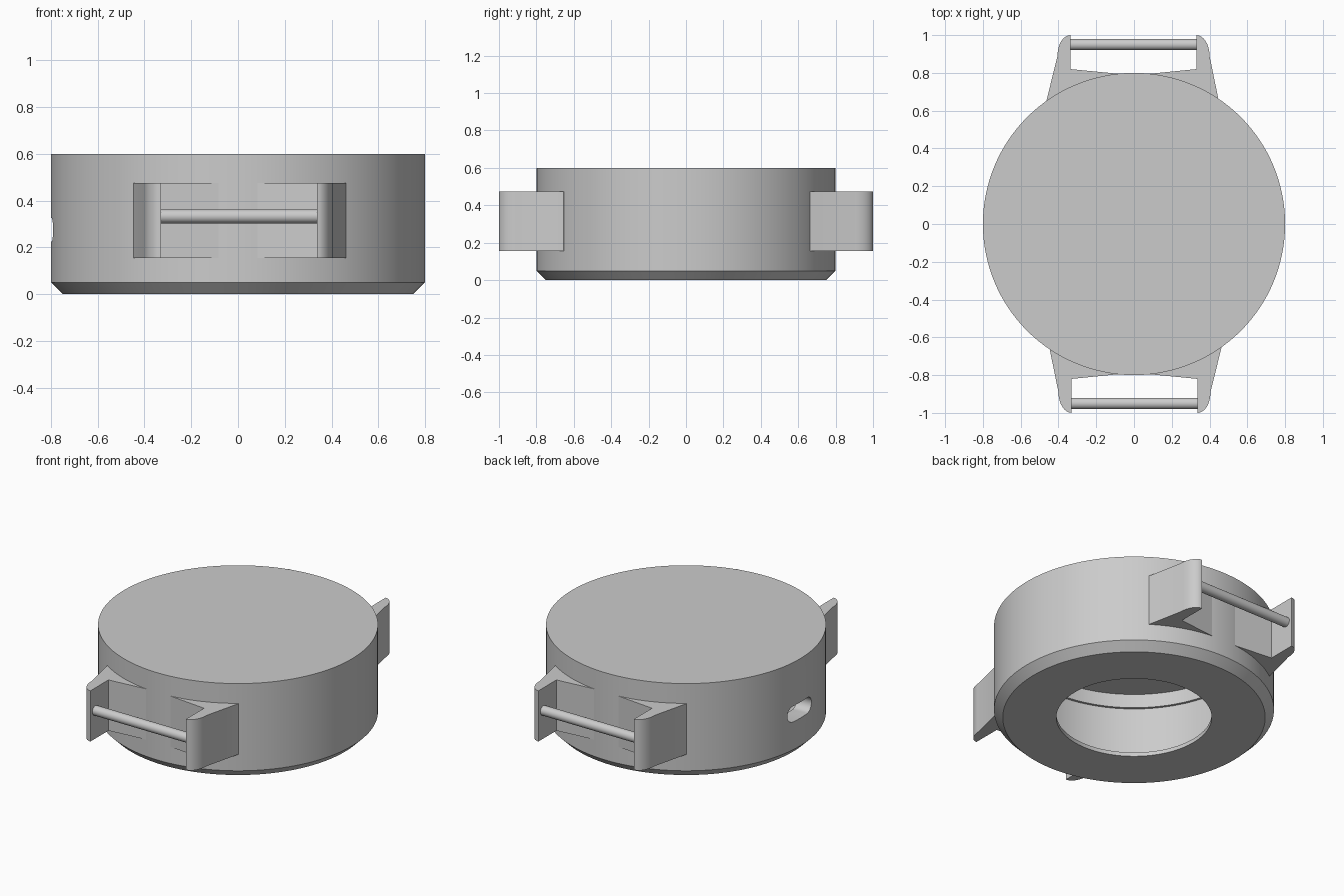
import bpy, bmesh, math
from mathutils import Matrix

if "Cube" in bpy.data.objects:
    bpy.data.objects.remove(bpy.data.objects["Cube"])

grey = bpy.data.materials.new("light_grey")
grey.diffuse_color = (0.6, 0.6, 0.6, 1)
grey.use_nodes = True
grey.node_tree.nodes["Principled BSDF"].inputs["Base Color"].default_value = grey.diffuse_color


def finish(name, bm):
    bmesh.ops.remove_doubles(bm, verts=bm.verts, dist=1e-5)
    bmesh.ops.recalc_face_normals(bm, faces=bm.faces)
    me = bpy.data.meshes.new(name)
    bm.to_mesh(me)
    bm.free()
    me.materials.append(grey)
    ob = bpy.data.objects.new(name, me)
    bpy.context.collection.objects.link(ob)
    return ob


def smooth(ob):
    bpy.ops.object.select_all(action='DESELECT')
    bpy.context.view_layer.objects.active = ob
    ob.select_set(True)
    bpy.ops.object.shade_smooth_by_angle(angle=math.radians(30))


def prism(name, pts, to3d, offset):
    """Extrude a flat outline along an offset vector."""
    bm = bmesh.new()
    face = bm.faces.new([bm.verts.new(to3d(a, b)) for a, b in pts])
    ext = bmesh.ops.extrude_face_region(bm, geom=[face])
    verts = [g for g in ext["geom"] if isinstance(g, bmesh.types.BMVert)]
    bmesh.ops.translate(bm, verts=verts, vec=offset)
    return finish(name, bm)


# Hollow round case: closed lid, chamfered foot, opening underneath
profile = [(0, .6), (.8, .6), (.8, .05), (.75, 0), (.444, 0), (.444, .025),
           (.7, .025), (.7, .46), (.685, .46), (.685, .547), (0, .547)]
bm = bmesh.new()
vs = [bm.verts.new((r, 0, z)) for r, z in profile]
edges = [bm.edges.new(p) for p in zip(vs, vs[1:])]
bmesh.ops.spin(bm, geom=vs + edges, cent=(0, 0, 0), axis=(0, 0, 1),
               angle=2 * math.pi, steps=128)
case = finish("case", bm)

# Rounded slot through the left wall
slot = []
for side, start in ((1, -90), (-1, 90)):
    for i in range(13):
        a = math.radians(start + 15 * i)
        slot.append((side * .07 + .05 * math.cos(a), .275 + .05 * math.sin(a)))
cutter = prism("slot_cutter", slot, lambda y, z: (-.9, y, z), (.4, 0, 0))
cutter.hide_render = True
cut = case.modifiers.new("slot", 'BOOLEAN')
cut.operation = 'DIFFERENCE'
cut.solver = 'EXACT'
cut.object = cutter
bpy.context.view_layer.objects.active = case
case.select_set(True)
bpy.ops.object.modifier_apply(modifier="slot")
bpy.data.objects.remove(cutter, do_unlink=True)
smooth(case)


# Strap lugs: rounded tip outside, web running back to the case wall
def lug_outline(side, root_x, inner_x, shoulder_x, web_x):
    pts = [(root_x, .655), (shoulder_x, .89)]
    w, h = shoulder_x - inner_x, .11
    for i in range(1, 9):
        a = math.radians(90 * i / 8)
        pts.append((inner_x + w * math.cos(a), .89 + h * math.sin(a)))
    pts += [(inner_x, .82), (web_x, .795)]
    a0, a1 = math.asin(web_x / .8), math.asin(root_x / .8)
    for i in range(9):
        a = a0 + (a1 - a0) * i / 8
        pts.append((.77 * math.sin(a), .77 * math.cos(a)))
    return [(side * x, y) for x, y in pts]


for end, turn in (("back", 0), ("front", math.pi)):
    rot = Matrix.Rotation(turn, 4, 'Z')
    for label, args in (("a", (1, .448, .33, .40, .08)),
                        ("b", (-1, .463, .337, .405, .08))):
        lug = prism(f"{end}_lug_{label}", lug_outline(*args),
                    lambda x, y: (x, y, .155), (0, 0, .32))
        lug.data.transform(rot)
        smooth(lug)

    # Strap pin between the lugs
    bm = bmesh.new()
    bmesh.ops.create_cone(bm, cap_ends=True, segments=32, radius1=.03,
                          radius2=.03, depth=.69)
    bm.transform(rot @ Matrix.Translation((0, .95, .333))
                 @ Matrix.Rotation(math.pi / 2, 4, 'Y'))
    smooth(finish(f"{end}_pin", bm))
